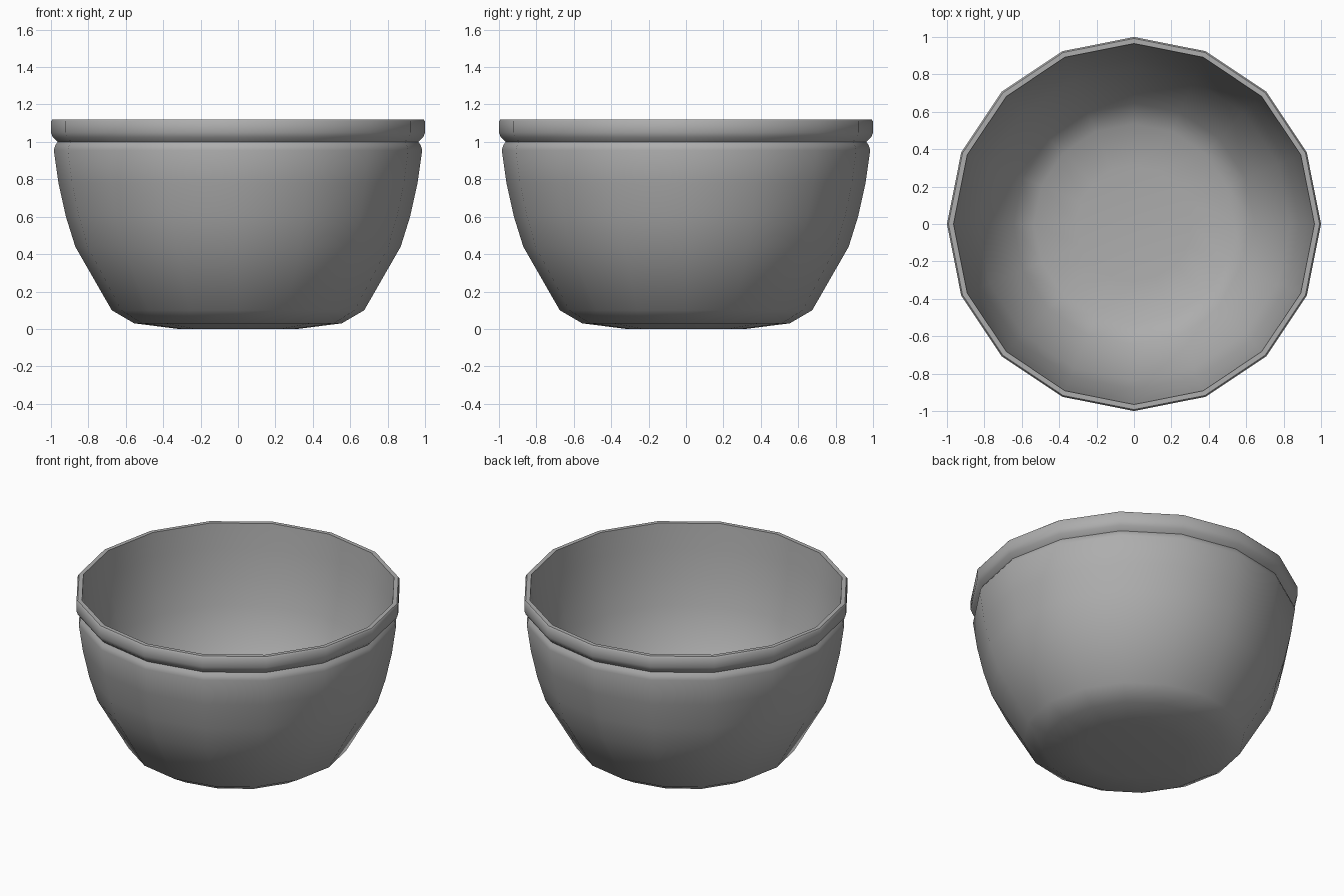
import bpy, bmesh, math

if "Cube" in bpy.data.objects:
    bpy.data.objects.remove(bpy.data.objects["Cube"])

SIDES = 16

# one closed cross-section: outer wall, rim, inner wall
outer = [(0.32, 0.0), (0.555, 0.03), (0.675, 0.10), (0.87, 0.44), (0.92, 0.60),
         (0.96, 0.78), (0.985, 0.955), (0.978, 0.98), (0.965, 1.0)]
rim = [(0.99, 1.025), (1.0, 1.05), (1.0, 1.11), (0.992, 1.12), (0.965, 1.12)]
inner = [(0.95, 0.96), (0.925, 0.78), (0.885, 0.60), (0.835, 0.44),
         (0.645, 0.125), (0.535, 0.06), (0.31, 0.035)]

# lathe the profile
bm = bmesh.new()
rings = []
for r, z in outer + rim + inner:
    rings.append([bm.verts.new((r * math.cos(2 * math.pi * i / SIDES),
                                r * math.sin(2 * math.pi * i / SIDES), z))
                  for i in range(SIDES)])
for a, b in zip(rings, rings[1:]):
    for i in range(SIDES):
        j = (i + 1) % SIDES
        bm.faces.new((a[i], a[j], b[j], b[i]))
# underside and inner floor
bm.faces.new(rings[0][::-1])
bm.faces.new(rings[-1])
bmesh.ops.recalc_face_normals(bm, faces=bm.faces)

mesh = bpy.data.meshes.new("bowl")
bm.to_mesh(mesh)
bm.free()
bowl = bpy.data.objects.new("bowl", mesh)
bpy.context.collection.objects.link(bowl)

# plain grey
grey = bpy.data.materials.new("plain grey")
grey.diffuse_color = (0.42, 0.42, 0.42, 1)
grey.use_nodes = True
grey.node_tree.nodes["Principled BSDF"].inputs["Base Color"].default_value = grey.diffuse_color
mesh.materials.append(grey)

# smooth walls, crisp rim edges
bpy.context.view_layer.objects.active = bowl
bowl.select_set(True)
bpy.ops.object.shade_smooth_by_angle(angle=math.radians(50))
